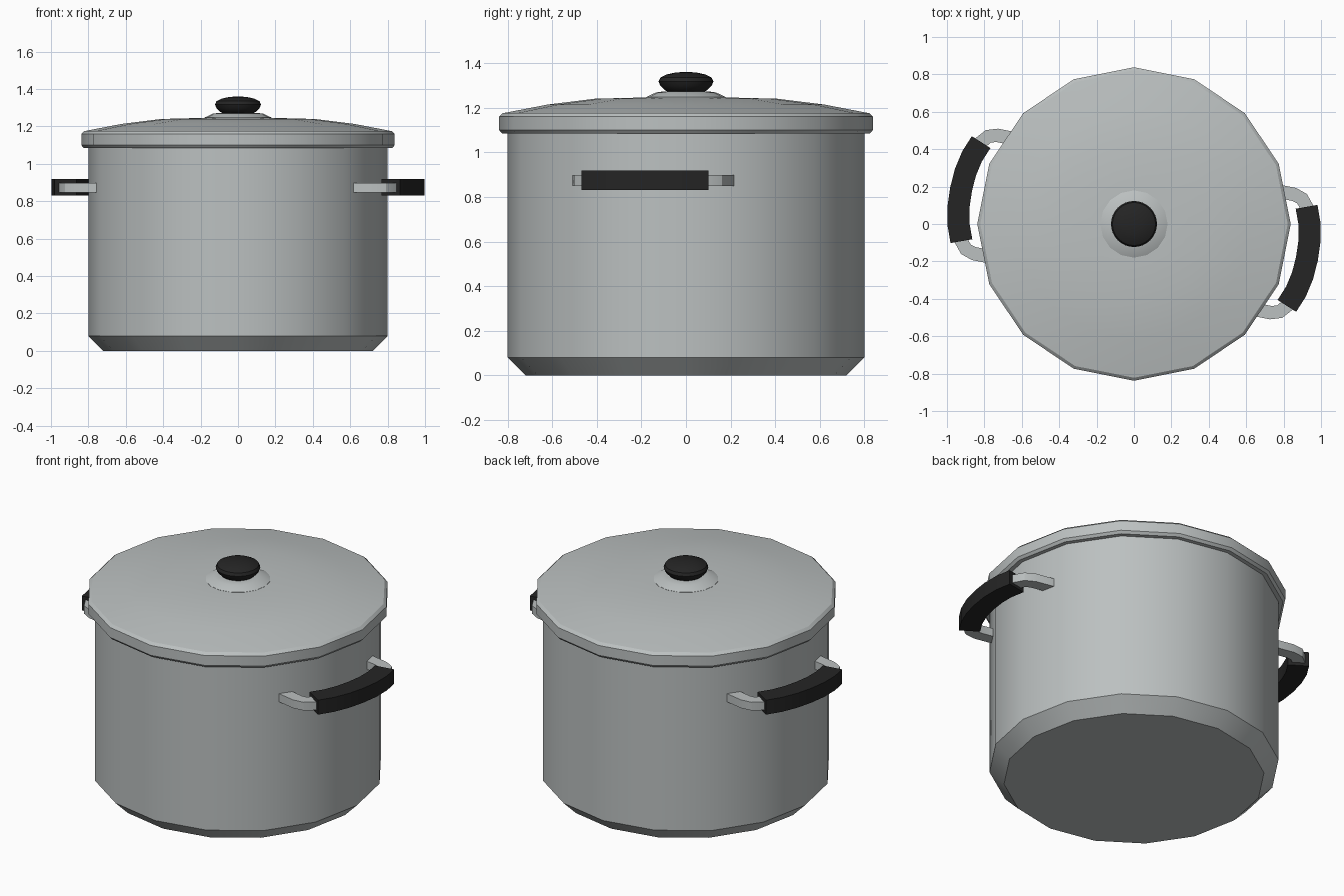
import bpy, bmesh, math
from mathutils import Matrix

if "Cube" in bpy.data.objects:
    bpy.data.objects.remove(bpy.data.objects["Cube"])


def material(name, rgb):
    m = bpy.data.materials.new(name)
    m.diffuse_color = (*rgb, 1)
    m.use_nodes = True
    m.node_tree.nodes["Principled BSDF"].inputs["Base Color"].default_value = m.diffuse_color
    return m


steel = material("brushed_steel", (0.50, 0.53, 0.53))
black = material("black_plastic", (0.018, 0.018, 0.018))


def finish(name, bm, mat):
    bmesh.ops.recalc_face_normals(bm, faces=bm.faces)
    me = bpy.data.meshes.new(name)
    bm.to_mesh(me)
    bm.free()
    me.materials.append(mat)
    ob = bpy.data.objects.new(name, me)
    bpy.context.collection.objects.link(ob)
    bpy.ops.object.select_all(action='DESELECT')
    ob.select_set(True)
    bpy.context.view_layer.objects.active = ob
    bpy.ops.object.shade_smooth_by_angle(angle=math.radians(30))
    return ob


def skin(bm, rings, closed_ends=True):
    # bridge consecutive vertex rings and cap both ends
    for a, b in zip(rings, rings[1:]):
        n = len(a)
        for i in range(n):
            j = (i + 1) % n
            bm.faces.new((a[i], a[j], b[j], b[i]))
    bm.faces.new(rings[0][::-1])
    bm.faces.new(rings[-1])


def lathe(name, profile, sides, mat):
    bm = bmesh.new()
    rings = []
    for r, z in profile:
        angs = [2 * math.pi * i / sides for i in range(sides)]
        rings.append([bm.verts.new((r * math.cos(a), r * math.sin(a), z)) for a in angs])
    skin(bm, rings)
    return finish(name, bm, mat)


def sweep(name, half_path, half_width, z0, z1, mat, turn):
    # rectangular section along a path mirrored in y, then turned about z
    path = half_path + [(x, -y) for x, y in reversed(half_path[:-1])]
    bm = bmesh.new()
    rings = []
    for i, (x, y) in enumerate(path):
        p, q = path[max(i - 1, 0)], path[min(i + 1, len(path) - 1)]
        dx, dy = q[0] - p[0], q[1] - p[1]
        d = math.hypot(dx, dy)
        nx, ny = -dy / d * half_width, dx / d * half_width
        rings.append([bm.verts.new(c) for c in (
            (x + nx, y + ny, z0), (x - nx, y - ny, z0),
            (x - nx, y - ny, z1), (x + nx, y + ny, z1))])
    skin(bm, rings)
    bm.transform(Matrix.Rotation(turn, 4, 'Z'))
    return finish(name, bm, mat)


# pot body with chamfered base
lathe("pot_body", [(0.72, 0), (0.80, 0.08), (0.80, 1.12)], 16, steel)

# lid: rolled rim and shallow dome
lathe("lid", [(0.80, 1.085), (0.825, 1.085), (0.838, 1.10), (0.838, 1.16),
              (0.822, 1.175), (0.62, 1.214), (0.41, 1.24), (0.18, 1.246)], 16, steel)

# knob seat and knob
lathe("knob_base", [(0.18, 1.235), (0.18, 1.247), (0.135, 1.268), (0.10, 1.273)], 16, steel)
lathe("knob", [(0.075, 1.268), (0.095, 1.278), (0.115, 1.298), (0.123, 1.318),
               (0.115, 1.335), (0.09, 1.348), (0.05, 1.357), (0.015, 1.36)], 32, black)

# two side handles: steel bar with black grip, centred on opposite body facets
grip = [(0.887, 0.27), (0.92, 0.185), (0.938, 0.095), (0.943, 0)]
bar = [(0.68, 0.322), (0.81, 0.322), (0.855, 0.308)] + grip
for side, turn in (("right", -11.25), ("left", 168.75)):
    t = math.radians(turn)
    sweep("handle_bar_" + side, bar, 0.036, 0.848, 0.898, steel, t)
    sweep("handle_grip_" + side, grip, 0.059, 0.83, 0.918, black, t)
